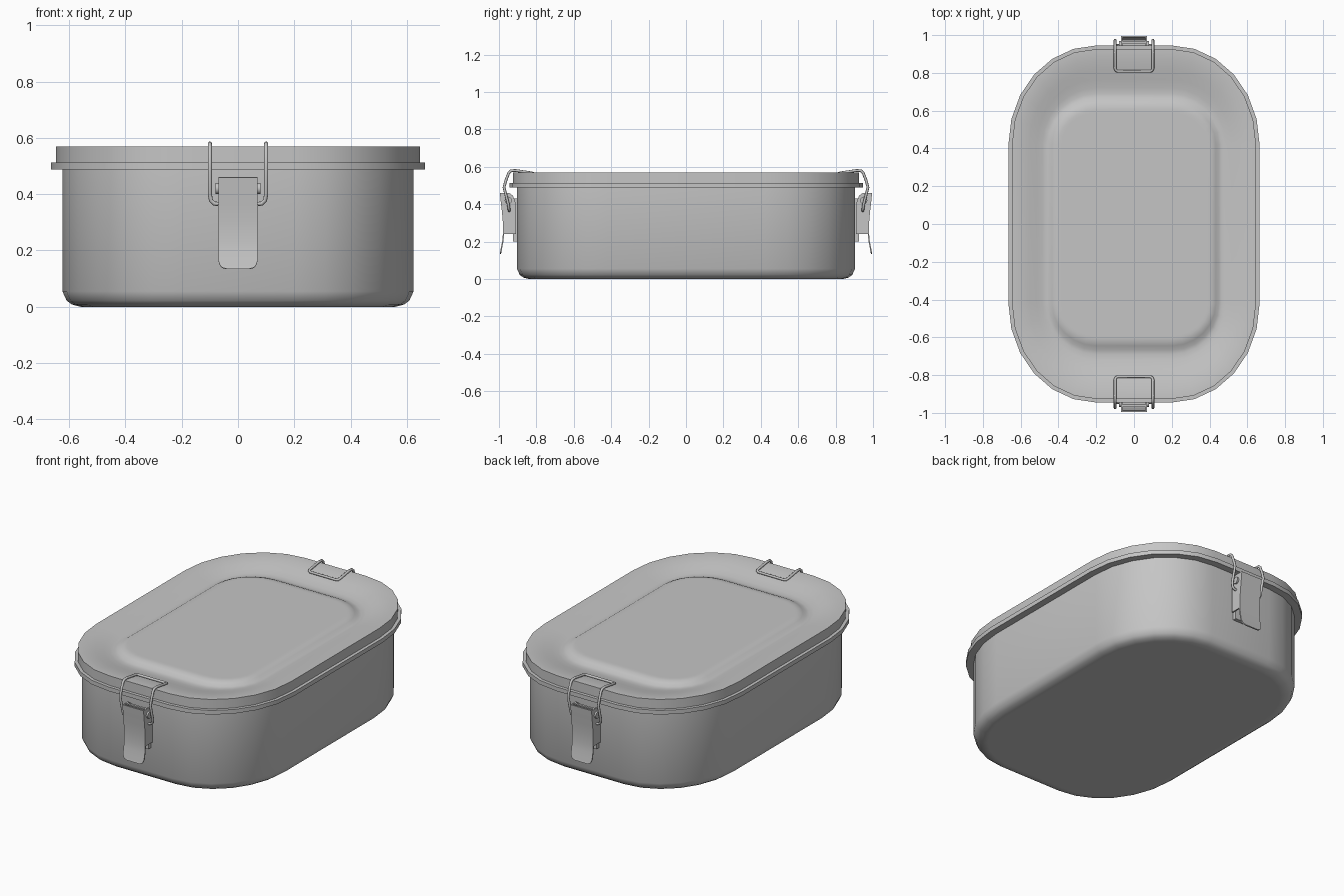
import bpy, bmesh, math
from math import sin, cos, pi

if "Cube" in bpy.data.objects:
    bpy.data.objects.remove(bpy.data.objects["Cube"])

steel = bpy.data.materials.new("brushed steel grey")
steel.use_nodes = True
GREY = (0.56, 0.56, 0.56, 1)
steel.diffuse_color = GREY
steel.node_tree.nodes["Principled BSDF"].inputs["Base Color"].default_value = GREY


def smooth(obj, angle):
    bpy.ops.object.select_all(action='DESELECT')
    obj.select_set(True)
    bpy.context.view_layer.objects.active = obj
    bpy.ops.object.shade_smooth_by_angle(angle=math.radians(angle))


def finish(name, bm, angle=35):
    """Turn a bmesh into a named, smooth-by-angle object."""
    bmesh.ops.recalc_face_normals(bm, faces=bm.faces)
    mesh = bpy.data.meshes.new(name)
    bm.to_mesh(mesh)
    bm.free()
    mesh.materials.append(steel)
    obj = bpy.data.objects.new(name, mesh)
    bpy.context.collection.objects.link(obj)
    smooth(obj, angle)


def outline(dx, dy, steps=6):
    """Rounded rectangle with elliptical corners, inset from the widest rim."""
    pts = []
    for k, (sx, sy) in enumerate([(1, 1), (-1, 1), (-1, -1), (1, -1)]):
        for i in range(steps + 1):
            a = k * pi / 2 + i * pi / 2 / steps
            pts.append((sx * 0.20 + (0.465 - dx) * cos(a),
                        sy * 0.42 + (0.525 - dy) * sin(a)))
    return pts


def loft(name, profile, angle):
    """Stack outlines along a profile of (x inset, y inset, height), capped."""
    bm = bmesh.new()
    rings = [[bm.verts.new((x, y, z)) for x, y in outline(dx, dy)] for dx, dy, z in profile]
    for low, high in zip(rings, rings[1:]):
        for i in range(len(low)):
            j = (i + 1) % len(low)
            bm.faces.new((low[i], low[j], high[j], high[i]))
    bm.faces.new(rings[0])
    bm.faces.new(rings[-1])
    finish(name, bm, angle)


def prism(name, points, axis, start, end):
    """Extrude a flat polygon along x (points are y,z) or y (points are x,z)."""
    bm = bmesh.new()
    place = (lambda p, t: (t, *p)) if axis == 'x' else (lambda p, t: (p[0], t, p[1]))
    face = bm.faces.new([bm.verts.new(place(p, start)) for p in points])
    new = bmesh.ops.extrude_face_region(bm, geom=[face])["geom"]
    shift = (end - start, 0, 0) if axis == 'x' else (0, end - start, 0)
    bmesh.ops.translate(bm, vec=shift, verts=[v for v in new if isinstance(v, bmesh.types.BMVert)])
    finish(name, bm)


# Food box with a rounded lower edge
body = [(0.12, 0), (0.105, 0), (0.075, 0.008), (0.056, 0.022), (0.041, 0.055), (0.041, 0.495)]
loft("box_body", [(d, d, z) for d, z in body], 45)

# Lid: overhanging flange, wall, border sloping into a groove, raised flat panel
wall = [(0.03, 0.488), (0, 0.488), (0, 0.513), (0.019, 0.513), (0.019, 0.57), (0.03, 0.57)]
loft("lid", [(d, d, z) for d, z in wall] + [
    (0.07, 0.075, 0.566), (0.11, 0.13, 0.556), (0.15, 0.18, 0.544),
    (0.18, 0.225, 0.535), (0.20, 0.255, 0.532), (0.215, 0.278, 0.535),
    (0.232, 0.30, 0.546), (0.248, 0.32, 0.553), (0.265, 0.34, 0.555),
    (0.28, 0.355, 0.555)], 45)


def lever(end, s):
    """Curved handle plate with rounded lower corners."""
    bm = bmesh.new()
    rows = [(0.46, 0.995), (0.41, 0.990), (0.36, 0.984), (0.30, 0.979), (0.24, 0.979),
            (0.20, 0.983), (0.165, 0.990), (0.147, 0.993), (0.139, 0.995), (0.135, 0.996)]
    verts = []
    for z, y in rows:
        drop = max(0, 0.165 - z) / 0.03
        half = 0.07 - 0.03 * (1 - math.sqrt(max(0, 1 - drop * drop)))
        verts.append([bm.verts.new((x, s * y, z)) for x in (-half, half)])
    for a, b in zip(verts, verts[1:]):
        bm.faces.new((a[0], a[1], b[1], b[0]))
    bmesh.ops.recalc_face_normals(bm, faces=bm.faces)
    bmesh.ops.solidify(bm, geom=bm.faces[:], thickness=0.007)
    finish(end + "_latch_lever", bm)


def wire(end, s):
    """Spring wire loop hooked over the lid and into the lever."""
    half = [(0.07, 0.945, 0.365), (0.085, 0.945, 0.367), (0.096, 0.947, 0.378),
            (0.100, 0.950, 0.40), (0.100, 0.973, 0.49), (0.100, 0.962, 0.53),
            (0.100, 0.947, 0.568), (0.100, 0.935, 0.579), (0.100, 0.91, 0.580),
            (0.100, 0.825, 0.567), (0.096, 0.813, 0.563), (0.085, 0.808, 0.561)]
    path = half + [(-x, y, z) for x, y, z in reversed(half)]
    curve = bpy.data.curves.new(end + "_latch_wire", 'CURVE')
    curve.dimensions = '3D'
    curve.bevel_depth, curve.bevel_resolution = 0.0075, 2
    curve.use_fill_caps = True
    spline = curve.splines.new('POLY')
    spline.points.add(len(path) - 1)
    for p, (x, y, z) in zip(spline.points, path):
        p.co = (x, s * y, z, 1)
    curve.materials.append(steel)
    obj = bpy.data.objects.new(end + "_latch_wire", curve)
    bpy.context.collection.objects.link(obj)
    bpy.ops.object.select_all(action='DESELECT')
    obj.select_set(True)
    bpy.context.view_layer.objects.active = obj
    bpy.ops.object.convert(target='MESH')
    smooth(bpy.context.object, 50)


# One latch at each short end
for end, s in (("front", -1), ("back", 1)):
    lever(end, s)
    wire(end, s)

    # Deep side cheeks folded back from the lever
    cheek = [(0.992, 0.46), (0.945, 0.46), (0.925, 0.445), (0.912, 0.41),
             (0.910, 0.24), (0.979, 0.24), (0.979, 0.30), (0.984, 0.36)]
    for side, x in (("right", -0.07), ("left", 0.062)):
        prism(f"{end}_latch_{side}_cheek", [(s * y, z) for y, z in cheek], 'x', x, x + 0.008)

    # Folded top lip and the mounting bracket on the box
    prism(end + "_latch_lip", [(s * y, z) for y, z in
          ((0.968, 0.452), (0.955, 0.452), (0.955, 0.46), (0.968, 0.46))], 'x', -0.07, 0.07)
    prism(end + "_latch_bracket", [(-0.055, 0.20), (0.055, 0.20), (0.055, 0.43), (-0.055, 0.43)],
          'y', s * 0.895, s * 0.925)

    # Hinge pin
    pin = [(s * 0.95 + 0.02 * cos(a), 0.42 + 0.02 * sin(a))
           for a in (i * pi / 6 for i in range(12))]
    prism(end + "_latch_pin", pin, 'x', -0.08, 0.08)
